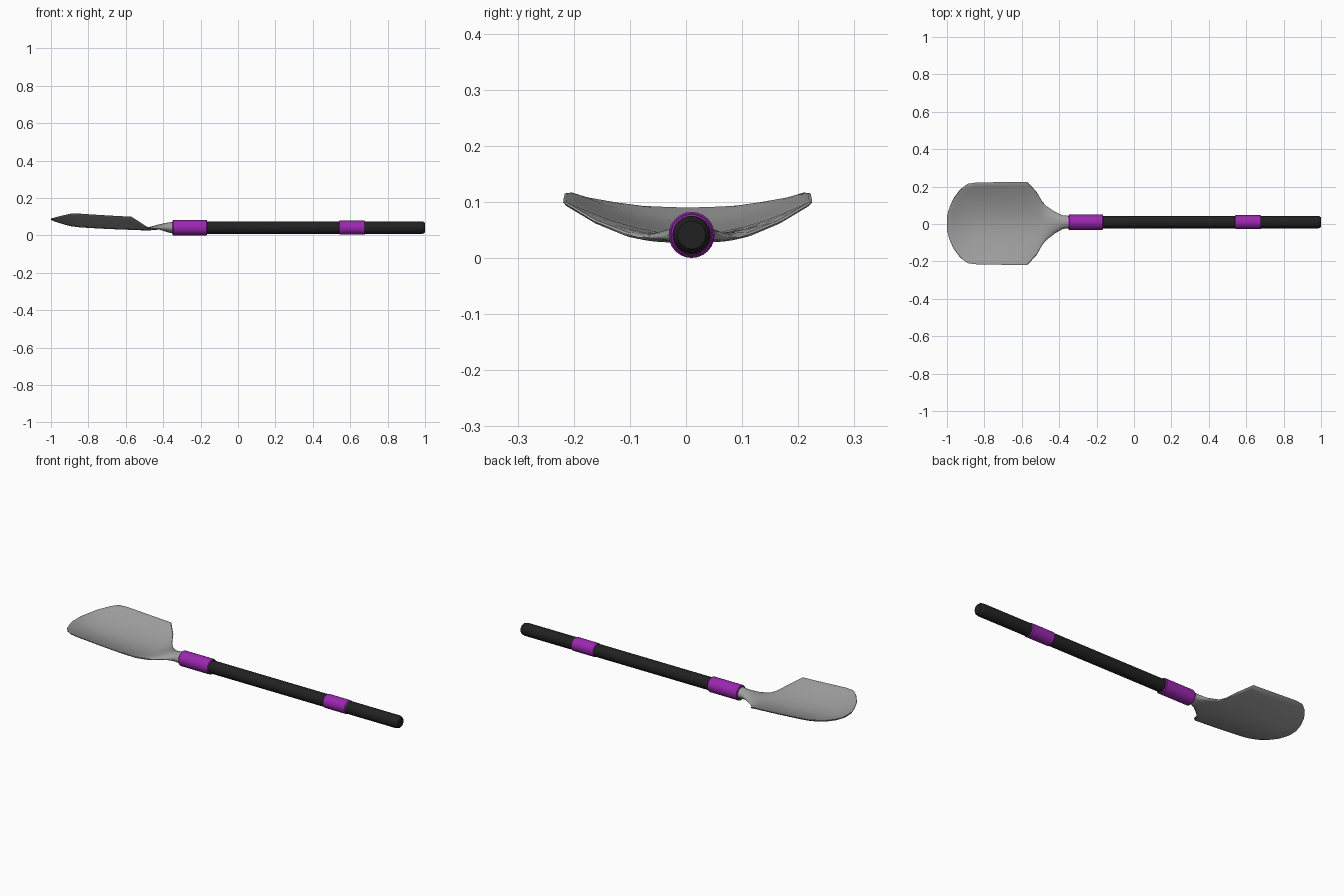
import bpy, bmesh, math

cube = bpy.data.objects.get("Cube")
if cube:
    bpy.data.objects.remove(cube, do_unlink=True)


def material(name, color):
    m = bpy.data.materials.new(name)
    m.use_nodes = True
    m.diffuse_color = (*color, 1)
    m.node_tree.nodes["Principled BSDF"].inputs["Base Color"].default_value = (*color, 1)
    return m


black = material("matte black", (0.0152, 0.0152, 0.0152))
purple = material("purple grip", (0.332, 0.0203, 0.434))
steel = material("grey steel", (0.342, 0.342, 0.342))


def loft(name, rings, mat, angle=35):
    """Skin a list of equal-sized rings and cap both ends."""
    bm = bmesh.new()
    loops = [[bm.verts.new(p) for p in ring] for ring in rings]
    n = len(loops[0])
    for a, b in zip(loops, loops[1:]):
        for i in range(n):
            j = (i + 1) % n
            bm.faces.new((a[i], a[j], b[j], b[i]))
    bm.faces.new(loops[0])
    bm.faces.new(loops[-1])
    bmesh.ops.recalc_face_normals(bm, faces=bm.faces)
    mesh = bpy.data.meshes.new(name)
    bm.to_mesh(mesh)
    bm.free()
    mesh.materials.append(mat)
    obj = bpy.data.objects.new(name, mesh)
    bpy.context.collection.objects.link(obj)
    bpy.ops.object.select_all(action="DESELECT")
    obj.select_set(True)
    bpy.context.view_layer.objects.active = obj
    bpy.ops.object.shade_smooth_by_angle(angle=math.radians(angle))
    return obj


AXIS_Y, AXIS_Z = 0.01, 0.041


def rod(name, profile, mat, sides=24):
    """Turn (x, radius) points around the handle axis."""
    angles = [2 * math.pi * i / sides for i in range(sides)]
    loft(name, [[(x, AXIS_Y + r * math.cos(a), AXIS_Z + r * math.sin(a))
                 for a in angles] for x, r in profile], mat)


# Handle with a rounded end
rod("handle", [(-0.34, 0.034), (0.98, 0.034), (0.993, 0.031), (1.0, 0.025)], black)

# Two grip collars
for name, x0, x1, r in (("front_collar", -0.35, -0.165, 0.041),
                        ("rear_collar", 0.54, 0.68, 0.037)):
    rod(name, [(x0, r - 0.003), (x0 + 0.004, r), (x1 - 0.004, r), (x1, r - 0.003)], purple)

# Blade stations: x, half width, centre z, edge z, half thickness
stations = [
    (-1.0, 0.04, 0.086, 0.088, 0.004),
    (-0.985, 0.09, 0.081, 0.091, 0.005),
    (-0.965, 0.135, 0.074, 0.098, 0.005),
    (-0.93, 0.182, 0.063, 0.107, 0.005),
    (-0.89, 0.212, 0.054, 0.116, 0.006),
    (-0.84, 0.219, 0.048, 0.115, 0.006),
    (-0.70, 0.221, 0.040, 0.106, 0.006),
    (-0.57, 0.222, 0.035, 0.099, 0.006),
    (-0.52, 0.168, 0.033, 0.066, 0.006),
    (-0.49, 0.115, 0.033, 0.044, 0.007),
]
# Neck stations fold from the blade into the round socket
stations += [
    (-0.465, 0.088, 0.037, 0.036, 0.010),
    (-0.42, 0.056, 0.045, 0.038, 0.014),
    (-0.38, 0.036, 0.042, 0.041, 0.025),
    (-0.34, 0.033, AXIS_Z, AXIS_Z, 0.033),
]


def blade_ring(x, w, zc, ze, h, sides=28):
    ring = []
    shift = 0.003 if x < -0.5 else 0.003 + 0.007 * min(1, (x + 0.5) / 0.12)
    flat = 0.4 if x < -0.48 else 1.0      # blunt rim on the blade, round socket
    for i in range(sides):
        a = 2 * math.pi * i / sides
        c, s = math.cos(a), math.sin(a)
        lift = math.copysign(abs(s) ** flat, s) if abs(s) > 1e-6 else 0
        ring.append((x, shift + w * c, zc + (ze - zc) * abs(c) ** 1.8 + h * lift))
    return ring


loft("shovel_blade", [blade_ring(*s) for s in stations], steel)
